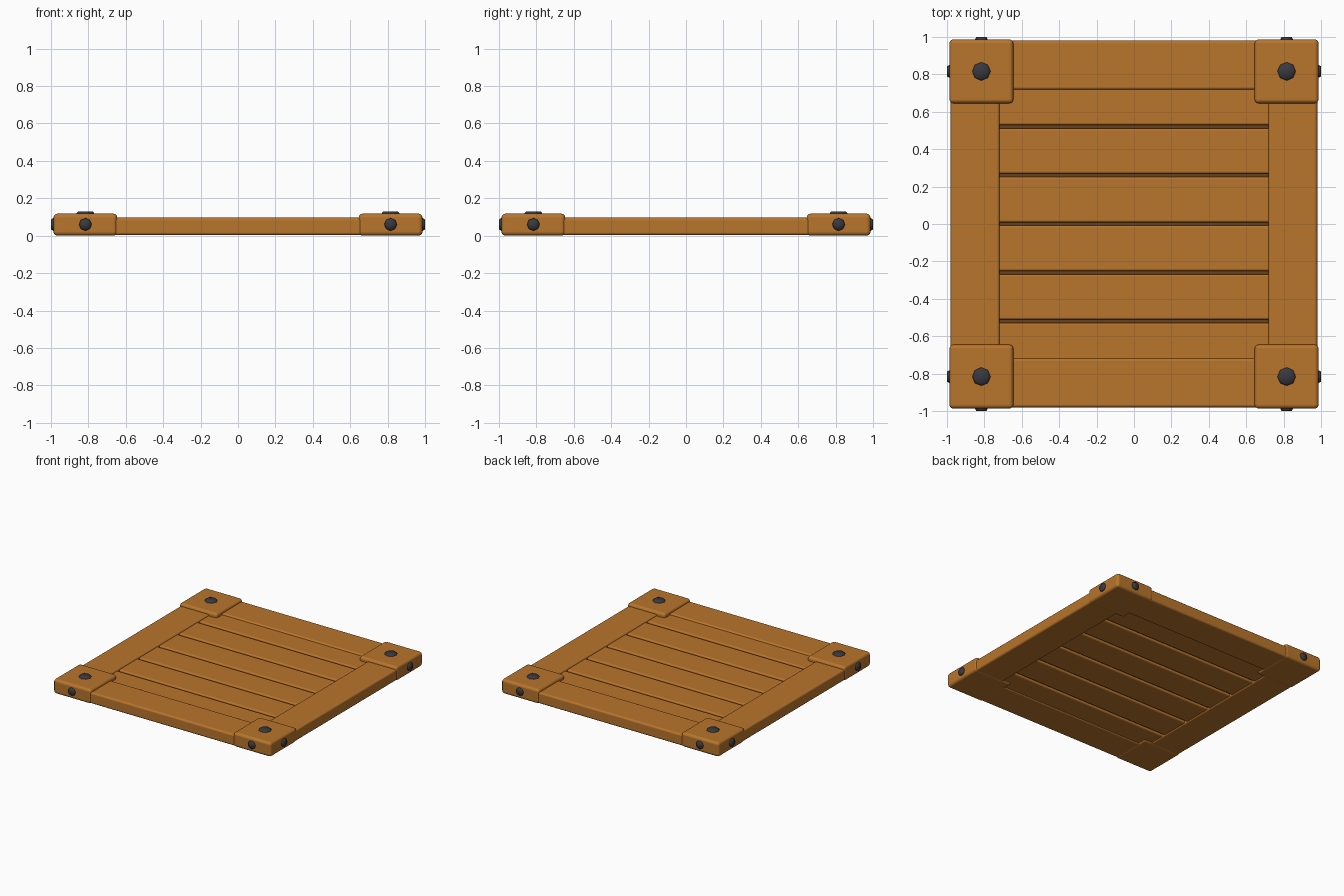
import bpy, math
from mathutils import Vector

if "Cube" in bpy.data.objects:
    bpy.data.objects.remove(bpy.data.objects["Cube"])


def material(name, rgb):
    m = bpy.data.materials.new(name)
    m.diffuse_color = (*rgb, 1)
    m.use_nodes = True
    m.node_tree.nodes["Principled BSDF"].inputs["Base Color"].default_value = m.diffuse_color
    return m


wood = material("warm wood", (0.48, 0.178, 0.025))
dark_wood = material("dark wood", (0.14, 0.052, 0.012))
iron = material("dark iron", (0.041, 0.04, 0.05))


def beam(name, x, y, z, bevel, mat=wood):
    """Rounded box from (min, max) ranges, with flat-looking broad faces."""
    bpy.ops.mesh.primitive_cube_add(size=1)
    o = bpy.context.object
    o.name = name
    o.location = [(r[0] + r[1]) / 2 for r in (x, y, z)]
    o.scale = [r[1] - r[0] for r in (x, y, z)]
    bpy.ops.object.transform_apply(location=False, rotation=False, scale=True)
    o.data.materials.append(mat)
    if bevel:
        bpy.ops.object.shade_smooth()
        mod = o.modifiers.new("rounded edges", 'BEVEL')
        mod.width, mod.segments = bevel, 3
        mod.harden_normals = True


def bolt(name, pos, direction, radius):
    """Low faceted dome whose crown lies at pos and faces direction."""
    d = Vector(direction)
    depth = 0.018
    bpy.ops.mesh.primitive_cylinder_add(vertices=8, radius=radius, depth=depth)
    o = bpy.context.object
    o.name = name
    for v in o.data.vertices:            # narrower crown
        if v.co.z > 0:
            v.co.x *= 0.72
            v.co.y *= 0.72
    o.rotation_euler = d.to_track_quat('Z', 'Y').to_euler()
    o.location = Vector(pos) - d * depth / 2
    o.data.materials.append(iron)
    bpy.ops.object.shade_smooth()


# Six planks with narrow gaps, closed by a thin dark core panel
PITCH = 0.26
for i in range(6):
    y = (i - 2.5) * PITCH
    beam("plank", (-0.76, 0.76), (y - 0.121, y + 0.121), (0.012, 0.084), 0.012)
beam("core_panel", (-0.75, 0.75), (-0.75, 0.75), (0.03, 0.066), 0, dark_wood)

# Frame rails
for s in (-1, 1):
    span = sorted((s * 0.98, s * 0.718))
    beam("side_rail", span, (-0.8, 0.8), (0.003, 0.096), 0.015)
    beam("end_rail", (-0.8, 0.8), span, (0.003, 0.096), 0.015)

# Corner blocks with a bolt on the top and on both outer faces
for sx in (-1, 1):
    for sy in (-1, 1):
        beam("corner_block", sorted((sx * 0.987, sx * 0.645)),
             sorted((sy * 0.987, sy * 0.645)), (0, 0.118), 0.022)
        c = 0.816
        bolt("top_bolt", (sx * c, sy * c, 0.128), (0, 0, 1), 0.056)
        bolt("side_bolt", (sx, sy * c, 0.06), (sx, 0, 0), 0.037)
        bolt("end_bolt", (sx * c, sy, 0.06), (0, sy, 0), 0.037)
